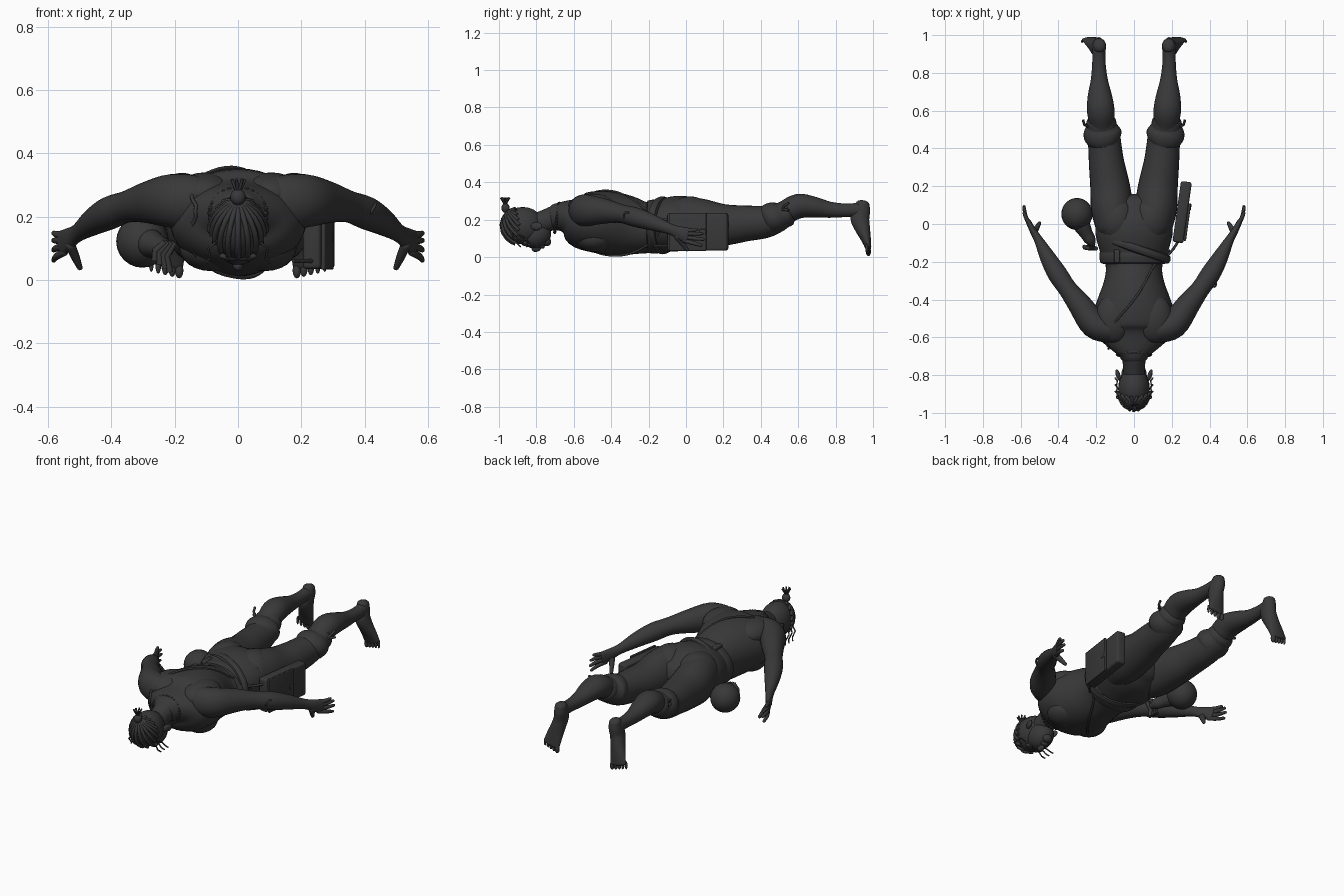
import bpy, bmesh, math
from mathutils import Vector, Matrix

cube = bpy.data.objects.get("Cube")
if cube:
    bpy.data.objects.remove(cube, do_unlink=True)

mat = bpy.data.materials.new("charcoal grey")
mat.use_nodes = True
COL = (0.04, 0.04, 0.04, 1)
mat.diffuse_color = COL
mat.node_tree.nodes["Principled BSDF"].inputs["Base Color"].default_value = COL


def finish(bm, name):
    bmesh.ops.recalc_face_normals(bm, faces=bm.faces)
    me = bpy.data.meshes.new(name)
    bm.to_mesh(me)
    bm.free()
    ob = bpy.data.objects.new(name, me)
    bpy.context.scene.collection.objects.link(ob)
    me.materials.append(mat)
    bpy.ops.object.select_all(action='DESELECT')
    ob.select_set(True)
    bpy.context.view_layer.objects.active = ob
    bpy.ops.object.shade_smooth_by_angle(angle=math.radians(40))
    return ob


def spline(keys, steps):
    """Catmull-Rom through tuples of any length."""
    out = []
    for i in range(len(keys) - 1):
        p = [keys[max(0, min(len(keys) - 1, i + k))] for k in (-1, 0, 1, 2)]
        for j in range(steps):
            t = j / steps
            out.append([0.5 * (2 * b + (c - a) * t + (2 * a - 5 * b + 4 * c - d) * t * t
                        + (3 * b - a - 3 * c + d) * t ** 3) for a, b, c, d in zip(*p)])
    return out + [list(keys[-1])]


def loft(name, keys, side=1, hint=(0, 0, 1), cap=0.6, steps=4, n=28):
    """Skin of elliptical sections: x, y, z, half width, half height."""
    rows = [[side * r[0]] + r[1:] for r in spline(keys, steps)]
    pts = [Vector(r[:3]) for r in rows]
    rings = []
    for i, r in enumerate(rows):
        t = (pts[min(i + 1, len(rows) - 1)] - pts[max(i - 1, 0)]).normalized()
        rings.append((pts[i], t, r[3], r[4]))

    def dome(ring, sign):
        c, t, a, b = ring
        return [(c + t * sign * cap * min(a, b) * math.sin(q), t, a * math.cos(q), b * math.cos(q))
                for q in (0.4, 0.8, 1.15, 1.4)]
    if cap:
        rings = dome(rings[0], -1)[::-1] + rings + dome(rings[-1], 1)
    bm = bmesh.new()
    loops = []
    for c, t, a, b in rings:
        u = t.cross(Vector(hint)).normalized()
        v = u.cross(t)
        loops.append([bm.verts.new(c + u * a * math.cos(k * math.tau / n) + v * b * math.sin(k * math.tau / n))
                      for k in range(n)])
    for p, q in zip(loops, loops[1:]):
        for k in range(n):
            bm.faces.new((p[k], p[(k + 1) % n], q[(k + 1) % n], q[k]))
    bm.faces.new(loops[0])
    bm.faces.new(loops[-1])
    return finish(bm, name)


def ball(name, c, r, rot=(0, 0, 0), seg=24):
    bm = bmesh.new()
    bmesh.ops.create_uvsphere(bm, u_segments=seg, v_segments=seg // 2, radius=1)
    ob = finish(bm, name)
    ob.location, ob.scale, ob.rotation_euler = c, r, rot
    return ob


def tube(name, pts, r, closed=False):
    cu = bpy.data.curves.new(name, 'CURVE')
    cu.dimensions, cu.bevel_depth, cu.bevel_resolution, cu.use_fill_caps = '3D', r, 2, True
    sp = cu.splines.new('POLY')
    sp.points.add(len(pts) - 1)
    for p, co in zip(sp.points, pts):
        p.co = (*co, 1)
    sp.use_cyclic_u = closed
    ob = bpy.data.objects.new(name, cu)
    cu.materials.append(mat)
    bpy.context.scene.collection.objects.link(ob)


def box(name, c, size, turn, bevel):
    bm = bmesh.new()
    bmesh.ops.create_cube(bm, size=1, matrix=Matrix.Diagonal((*size, 1)))
    bmesh.ops.bevel(bm, geom=bm.edges[:], offset=bevel, segments=3, affect='EDGES', profile=0.5)
    ob = finish(bm, name)
    ob.location, ob.rotation_euler = c, (0, 0, turn)


# Torso, lying face down with the head toward -y
TORSO = [(0, -.70, .215, .075, .07), (0, -.64, .215, .15, .09), (0, -.57, .195, .205, .145),
         (0, -.48, .188, .215, .165), (0, -.39, .18, .19, .168), (0, -.30, .167, .158, .157),
         (0, -.22, .158, .15, .138), (0, -.14, .165, .182, .14), (0, -.04, .18, .205, .148),
         (0, .04, .18, .19, .135), (0, .10, .18, .14, .10)]
loft("torso", TORSO, n=40)
loft("neck", [(0, -.62, .225, .09, .07), (0, -.69, .215, .066, .064), (0, -.76, .19, .058, .06),
              (0, -.82, .17, .055, .06)])

# Head and face
ball("skull", (0, -.872, .168), (.084, .112, .1))
ball("jaw", (0, -.805, .122), (.068, .085, .075), (.2, 0, 0))
ball("chin", (0, -.745, .082), (.03, .024, .024))
ball("nose", (0, -.80, .048), (.017, .026, .02), (.3, 0, 0))
ball("brow", (0, -.86, .075), (.06, .02, .016))
ball("lips", (0, -.768, .057), (.024, .013, .012))
for s, side in ((1, "left"), (-1, "right")):
    ball(side + "_ear", (s * .084, -.80, .165), (.012, .032, .022), (0, 0, -s * .3))
    ball(side + "_eye", (s * .03, -.838, .066), (.015, .009, .008))

# Hair: combed strands gathered into a topknot
knot = Vector((0, -.965, .262))
for k in range(19):
    w = math.pi * (.5 + 1.5 * (k / 18 - .5) * 1.25)
    end = Vector((math.cos(w) * .088, -.885 - .02 * abs(math.sin(w)), .165 - math.sin(w) * .09))
    strand = []
    for j in range(9):
        p = knot.lerp(end, j / 8) - Vector((0, -.865, .165))
        d = math.sqrt((p.x / .087) ** 2 + (p.y / .118) ** 2 + (p.z / .103) ** 2)
        strand.append(p / max(d, .01) + Vector((0, -.87, .166)))
    tube("hair_strand", strand, .009)
ball("topknot", (0, -.965, .262), (.024, .022, .026))
for k in range(7):
    w = k * math.tau / 7
    tube("topknot_tip", [(0, -.965, .27), (.012 * math.cos(w), -.967 + .01 * math.sin(w), .295),
                         (.022 * math.cos(w), -.967 + .025 * math.sin(w), .318)], .005)
for s in (1, -1):
    for k in range(3):
        tube("loose_lock", [(s * .07, -.93 + .02 * k, .12), (s * .093, -.92 + .03 * k, .10),
                            (s * .088, -.90 + .035 * k, .07), (s * .1, -.885 + .035 * k, .055)], .004)

ARM = [(.13, -.56, .245, .07, .085), (.21, -.53, .25, .075, .085), (.285, -.43, .245, .063, .066),
       (.35, -.345, .232, .05, .05), (.405, -.265, .212, .052, .052), (.455, -.18, .185, .042, .043),
       (.505, -.085, .15, .024, .029), (.535, -.035, .13, .018, .035), (.558, .01, .115, .014, .042)]
FINGERS = [(.140, .148, .058), (.125, .125, .085), (.107, .095, .092), (.088, .063, .08)]
LEG = [(.10, -.02, .19, .10, .13), (.115, .08, .18, .112, .132), (.127, .2, .172, .105, .112),
       (.145, .32, .18, .094, .096), (.155, .42, .188, .088, .087), (.163, .48, .205, .09, .078)]
SHIN = [(.165, .44, .21, .06, .06), (.17, .52, .235, .064, .062), (.176, .60, .272, .073, .066),
        (.181, .68, .268, .064, .056), (.184, .77, .253, .044, .043), (.186, .86, .25, .035, .036),
        (.186, .93, .252, .035, .04)]
FOOT = [(.183, .945, .285, .032, .036), (.184, .94, .25, .037, .045), (.19, .93, .205, .038, .05),
        (.202, .945, .15, .042, .04), (.215, .963, .095, .049, .026), (.225, .975, .05, .052, .016)]

for s, side in ((1, "left"), (-1, "right")):
    # Arm, hand and fingers
    loft(side + "_arm", ARM, s)
    for zb, zt, yt in FINGERS:
        loft(side + "_finger", [(.548, -.01, zb, .011, .012), (.572, .035, (zb + zt) / 2, .011, .011),
                                (.582, yt, zt, .008, .008)], s, cap=1, n=12)
    loft(side + "_thumb", [(.53, -.045, .11, .016, .02), (.515, -.02, .075, .014, .015),
                           (.50, .005, .04, .009, .01)], s, hint=(0, 1, 0), cap=1, n=12)
    # Muscles of chest, back and seat
    ball(side + "_chest_muscle", (s * .085, -.49, .10), (.10, .10, .072))
    ball(side + "_shoulder_blade", (s * .105, -.50, .27), (.10, .13, .07))
    ball(side + "_buttock", (s * .09, .02, .225), (.105, .125, .1))
    # Trouser leg with a rolled cuff and tie
    loft(side + "_trouser_leg", LEG, s)
    loft(side + "_cuff", [(.157, .435, .198, .083, .08), (.163, .46, .207, .099, .085),
                          (.169, .49, .213, .099, .081), (.172, .52, .222, .082, .07)], s)
    loft(side + "_cuff_hem", [(.171, .51, .224, .079, .07), (.174, .54, .232, .08, .07)], s)
    for k in (-1, 1):
        tube(side + "_cuff_tie", [(s * .24, .515, .25), (s * .262, .525, .265 + k * .01),
                                  (s * .27, .55, .27 + k * .02)], .007)
    # Lower leg, foot standing on its toes
    loft(side + "_lower_leg", SHIN, s)
    loft(side + "_foot", FOOT, s, hint=(0, 1, 0))
    for k in range(5):
        r = .017 - .002 * k
        ball(side + "_toe", (s * (.186 + .022 * k), .975 - .002 * k, .03 + .005 * k), (r * .8, r * .85, .025), seg=12)


# Bands wrapped around the waist
def band(name, y, lean, width, z, a, b):
    loft(name, [(-lean * width / 2, y - width / 2, z, a - .006, b - .006), (0, y, z, a, b),
                (lean * width / 2, y + width / 2, z, a - .006, b - .006)], cap=.1, n=40)


band("waistband", -.17, 0, .07, .163, .184, .145)
band("slanted_belt", -.125, .35, .035, .17, .205, .155)
box("belt_buckle", (-.09, -.17, .288), (.03, .07, .02), 0, .005)

# Shoulder strap following the torso surface
rows = spline(TORSO, 12)
strap = []
for k in range(64):
    w = k * math.tau / 64
    r = min(rows, key=lambda q: abs(q[1] + .40 - .26 * math.cos(w)))
    strap.append(((r[3] + .004) * math.cos(w), -.40 + .26 * math.cos(w), r[2] + (r[4] + .004) * math.sin(w)))
tube("shoulder_strap", strap, .006, True)

# Bead necklace and forearm ring
for k in range(30):
    w = k * math.tau / 30
    ball("necklace_bead", (.088 * math.cos(w), -.69 + .012 * math.sin(w), .21 + .078 * math.sin(w)),
         (.009,) * 3, seg=8)
tube("forearm_ring", [(.425 + .01 * math.sin(w), -.315 + .018 * math.cos(w), .222 + .018 * math.sin(w))
                      for w in [k * math.tau / 20 for k in range(20)]], .005, True)

# Satchel on the left hip
box("satchel", (.255, .063, .135), (.058, .325, .2), -.14, .012)
box("satchel_flap", (.282, .01, .135), (.014, .2, .204), -.14, .004)
box("satchel_clasp", (.296, .09, .135), (.014, .035, .03), -.14, .004)
for z in (.06, .2):
    tube("satchel_cord", [(.235, -.09, z), (.21, -.13, z), (.175, -.17, z)], .007)

# Gourd flask and tassels on the right hip
ball("gourd_body", (-.302, .053, .122), (.083, .085, .083))
loft("gourd_neck", [(-.275, -.01, .115, .045, .045), (-.25, -.055, .105, .034, .034),
                    (-.232, -.085, .098, .03, .03), (-.218, -.112, .09, .014, .014)])
for k in range(4):
    tube("hip_tassel", [(-.20 - .01 * k, -.13, .12), (-.225 - .012 * k, -.125, .075 + .006 * k),
                        (-.215 - .016 * k, -.12, .025 + .012 * k)], .011)
